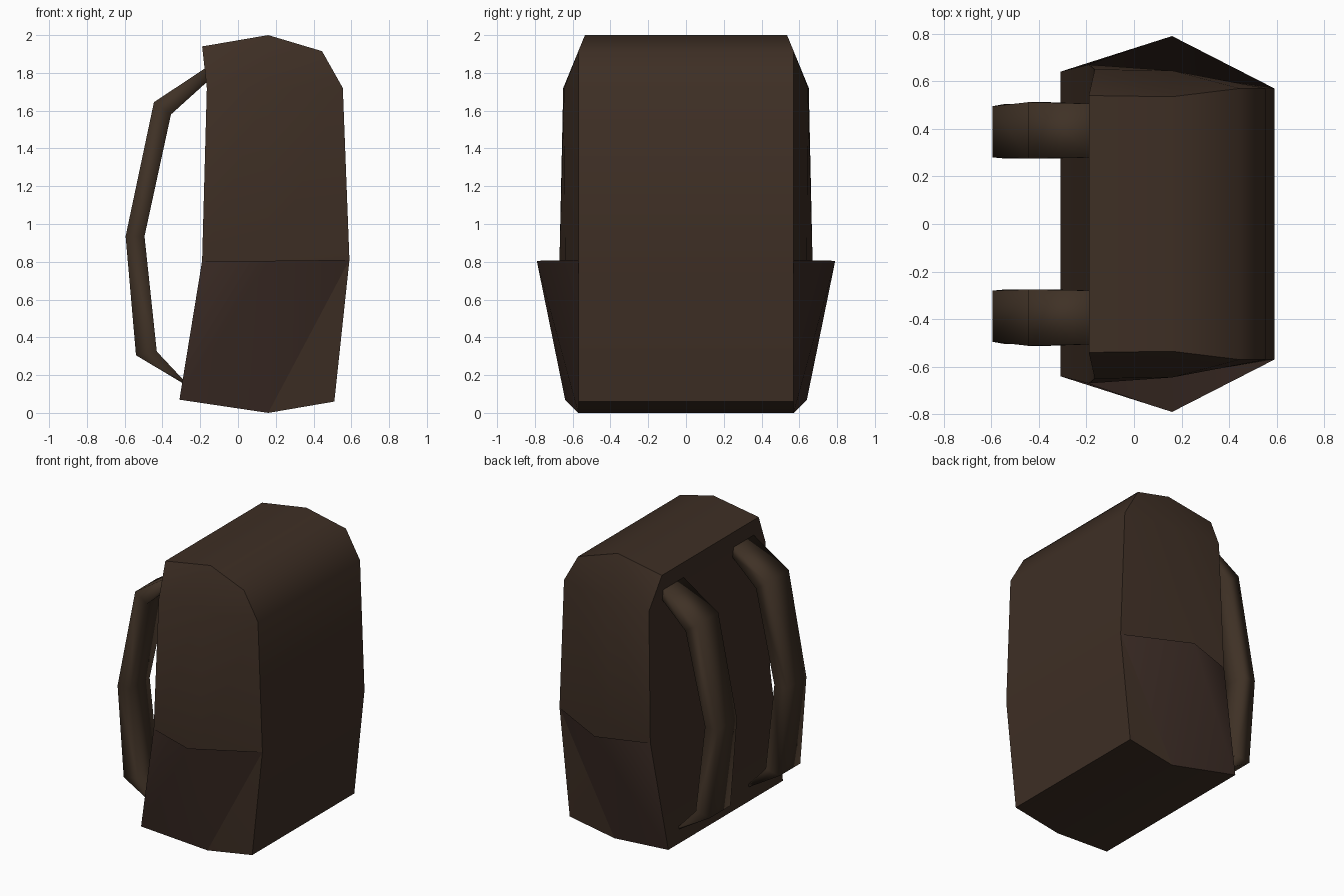
import bpy, bmesh, math

if "Cube" in bpy.data.objects:
    bpy.data.objects.remove(bpy.data.objects["Cube"])


def material(name, rgb):
    m = bpy.data.materials.new(name)
    m.diffuse_color = (*rgb, 1.0)
    m.use_nodes = True
    m.node_tree.nodes["Principled BSDF"].inputs["Base Color"].default_value = m.diffuse_color
    return m


BODY = material("dark brown canvas", (0.048, 0.028, 0.018))
POCKET = material("reddish brown canvas", (0.043, 0.024, 0.018))
STRAP = material("strap brown", (0.050, 0.031, 0.019))


def build(name, verts, faces, mat, angle, closed=True):
    me = bpy.data.meshes.new(name)
    me.from_pydata(verts, [], faces)
    bm = bmesh.new()
    bm.from_mesh(me)
    if closed:
        bmesh.ops.recalc_face_normals(bm, faces=bm.faces)
    bm.to_mesh(me)
    bm.free()
    me.materials.append(mat)
    ob = bpy.data.objects.new(name, me)
    bpy.context.collection.objects.link(ob)
    bpy.ops.object.select_all(action='DESELECT')
    ob.select_set(True)
    bpy.context.view_layer.objects.active = ob
    bpy.ops.object.shade_smooth_by_angle(angle=math.radians(angle))
    return ob


# side wall of the bag: rows from base to lid, each back / middle / front
side = [
    [(-.31, .64, .07), (.16, .57, 0), (.51, .57, .06)],
    [(-.19, .67, .805), (.16, .64, .805), (.59, .57, .81)],
    [(-.165, .65, 1.72), (.16, .645, 1.72), (.555, .57, 1.72)],
    [(-.19, .54, 1.94), (.16, .535, 2.0), (.445, .57, 1.915)],
]
half = [p for row in side for p in row]
verts = half + [(x, -y, z) for x, y, z in half]
faces = []
for s in (0, 12):
    for r in range(3):
        a = s + r * 3
        faces += [(a, a + 1, a + 4), (a, a + 4, a + 3),
                  (a + 1, a + 2, a + 5, a + 4)]
# outline of the wall, bridged across the width to form back, top, front, base
loop = [0, 1, 2, 5, 8, 11, 10, 9, 6, 3]
for i, a in enumerate(loop):
    b = loop[(i + 1) % len(loop)]
    faces.append((a, b, b + 12, a + 12))
build("bag_body", verts, faces, BODY, 50)

# open side pockets that lean outwards
for label, s in (("left", -1), ("right", 1)):
    pts = side[0] + [side[1][0], (.16, .79, .805), side[1][2]]
    tris = [(0, 4, 1), (0, 3, 4), (1, 4, 5), (1, 5, 2)]
    if s < 0:
        tris = [t[::-1] for t in tris]
    build("side_pocket_" + label, [(x, y * s, z) for x, y, z in pts],
          tris, POCKET, 55, closed=False)

# shoulder straps: outer x, outer z, inner x, inner z, near y, far y
strap = [
    (-.15, 1.84, -.15, 1.765, .28, .505),
    (-.445, 1.645, -.355, 1.58, .275, .512),
    (-.595, .935, -.495, .935, .28, .495),
    (-.54, .305, -.43, .325, .275, .505),
    (-.28, .15, -.28, .165, .28, .50),
]
for label, s in (("left", -1), ("right", 1)):
    verts, faces = [], []
    for ox, oz, ix, iz, y0, y1 in strap:
        verts += [(ox, s * y0, oz), (ox, s * y1, oz),
                  (ix, s * y1, iz), (ix, s * y0, iz)]
    for r in range(len(strap) - 1):
        for k in range(4):
            a, b = r * 4 + k, r * 4 + (k + 1) % 4
            faces.append((a, b, b + 4, a + 4))
    n = len(verts)
    faces += [(0, 1, 2, 3), (n - 4, n - 3, n - 2, n - 1)]
    build("shoulder_strap_" + label, verts, faces, STRAP, 120)
